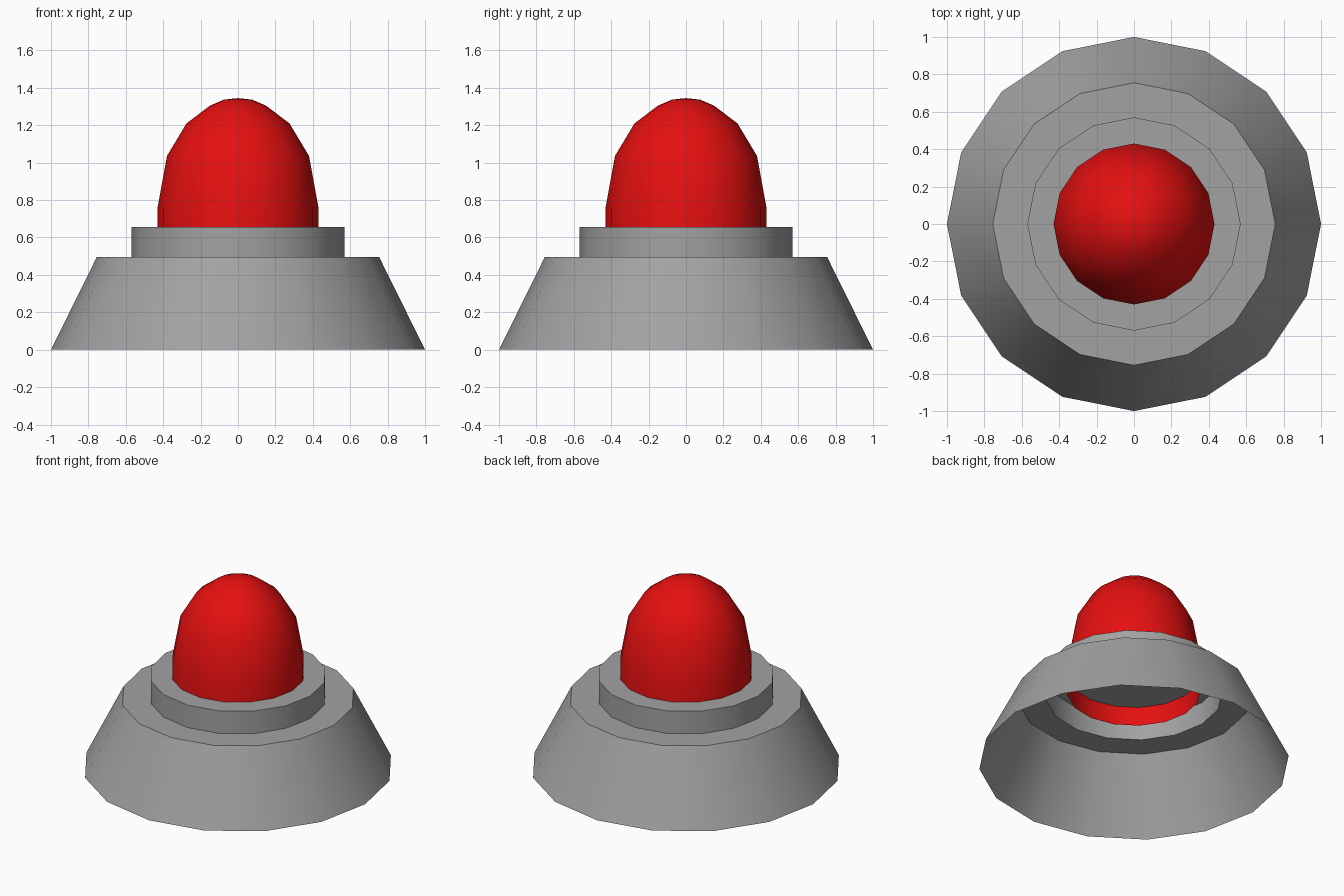
import bpy, bmesh, math

cube = bpy.data.objects.get("Cube")
if cube:
    bpy.data.objects.remove(cube, do_unlink=True)

SIDES = 16


def make_material(name, rgb):
    mat = bpy.data.materials.new(name)
    mat.use_nodes = True
    color = (*rgb, 1.0)
    mat.diffuse_color = color
    mat.node_tree.nodes["Principled BSDF"].inputs["Base Color"].default_value = color
    return mat


def lathe(name, profile, mat, angle):
    """Spin (radius, height) points round z; radius 0 closes to a point."""
    bm = bmesh.new()
    rings = []
    for r, z in profile:
        if r == 0:
            rings.append([bm.verts.new((0, 0, z))] * SIDES)
        else:
            rings.append([bm.verts.new((r * math.cos(a), r * math.sin(a), z))
                          for a in (math.tau * i / SIDES for i in range(SIDES))])
    for low, high in zip(rings, rings[1:]):
        for i in range(SIDES):
            j = (i + 1) % SIDES
            corners = dict.fromkeys((low[i], low[j], high[j], high[i]))
            bm.faces.new(list(corners))
    mesh = bpy.data.meshes.new(name)
    bm.to_mesh(mesh)
    bm.free()
    mesh.materials.append(mat)
    obj = bpy.data.objects.new(name, mesh)
    bpy.context.collection.objects.link(obj)
    bpy.ops.object.select_all(action="DESELECT")
    obj.select_set(True)
    bpy.context.view_layer.objects.active = obj
    bpy.ops.object.shade_smooth_by_angle(angle=math.radians(angle))
    return obj


grey = make_material("grey_metal", (0.36, 0.36, 0.36))
red = make_material("red_glass", (0.78, 0.005, 0.005))

# Hollow sloping base with a flat shoulder
lathe("base_skirt", [(1, 0), (0.755, 0.495), (0.57, 0.495)], grey, 35)

# Collar, closed on top and open below
lathe("collar", [(0.57, 0.495), (0.57, 0.655), (0, 0.655)], grey, 35)

# Hollow dome, its open rim hanging below the collar top
lathe("lamp_dome", [(0.43, 0.52), (0.43, 0.76), (0.38, 1.035), (0.275, 1.21),
                    (0.15, 1.305), (0.075, 1.337), (0, 1.345)], red, 60)
